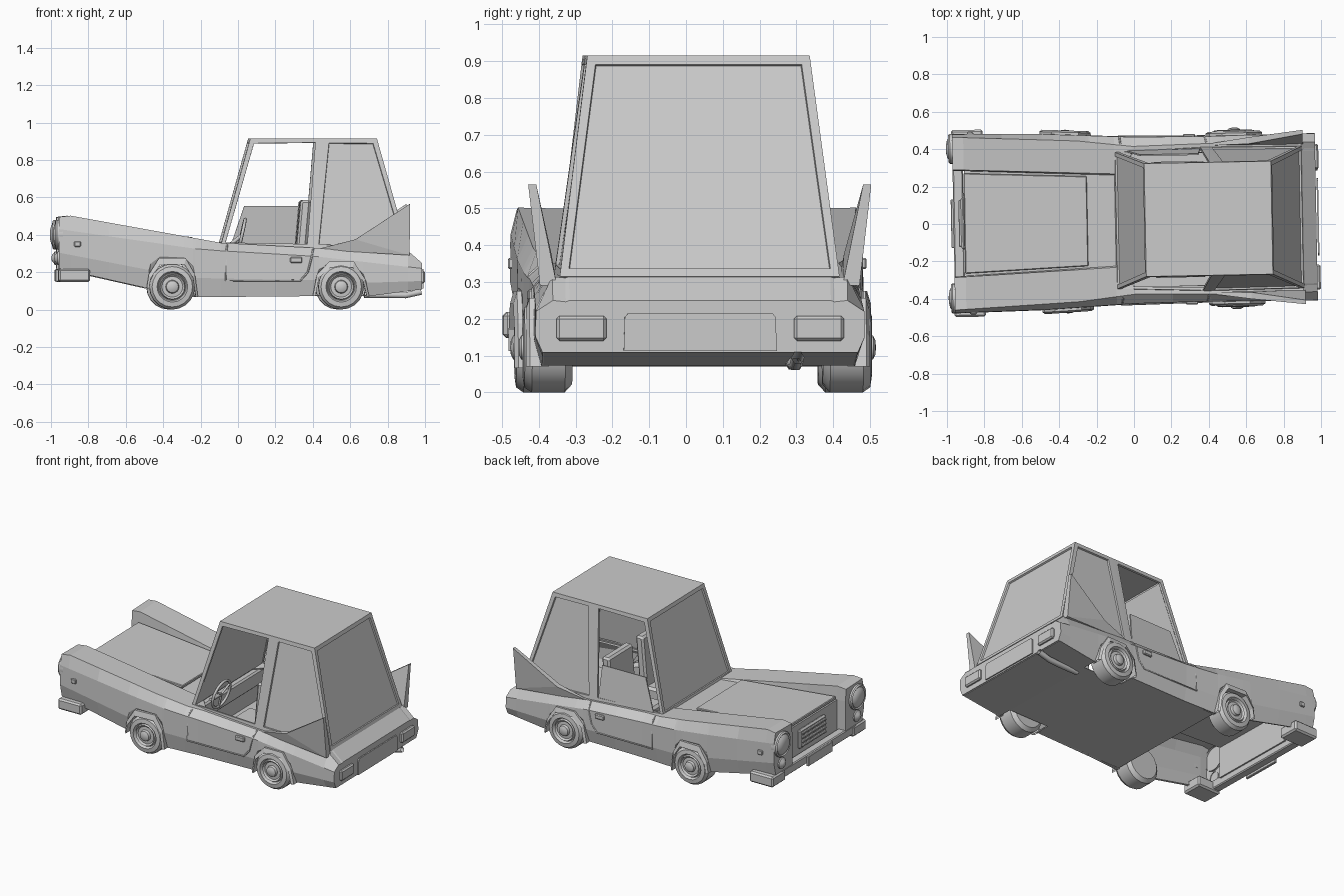
import bpy, bmesh
from math import pi, sin, cos
from mathutils import Matrix, Vector

if "Cube" in bpy.data.objects:
    bpy.data.objects.remove(bpy.data.objects["Cube"])

# ---------- helpers ----------
def add(name, bm, mirror=False, solid=0, smooth=False, bevel=0):
    bmesh.ops.recalc_face_normals(bm, faces=bm.faces)
    me = bpy.data.meshes.new(name)
    bm.to_mesh(me)
    bm.free()
    ob = bpy.data.objects.new(name, me)
    bpy.context.collection.objects.link(ob)
    if smooth:
        bpy.context.view_layer.objects.active = ob
        ob.select_set(True)
        bpy.ops.object.shade_smooth_by_angle(angle=0.6)
        ob.select_set(False)
    if solid:
        m = ob.modifiers.new("shell", 'SOLIDIFY')
        m.thickness = solid
    if bevel:
        m = ob.modifiers.new("bevel", 'BEVEL')
        m.width, m.segments = bevel, 1
    if mirror:
        m = ob.modifiers.new("mirror", 'MIRROR')
        m.use_axis = (False, True, False)
    return ob

def mesh(verts, faces):
    bm = bmesh.new()
    vs = [bm.verts.new(v) for v in verts]
    for f in faces:
        bm.faces.new([vs[i] for i in f])
    return bm

def box(name, x, y, z, bevel=0.006, mirror=False, lean=0):
    vs = [(a + (lean if c == z[1] else 0), b, c) for a in x for b in y for c in z]
    fs = [(0, 1, 3, 2), (4, 6, 7, 5), (0, 4, 5, 1), (2, 3, 7, 6), (0, 2, 6, 4), (1, 5, 7, 3)]
    return add(name, mesh(vs, fs), mirror, bevel=bevel)

def lathe(name, prof, mat, n=20):
    """prof: (radius, height) points spun round local z, then placed by mat"""
    vs = [(r * cos(2 * pi * i / n), r * sin(2 * pi * i / n), h) for i in range(n) for r, h in prof]
    k = len(prof)
    fs = [(i * k + j, i * k + j + 1, ((i + 1) % n) * k + j + 1, ((i + 1) % n) * k + j)
          for i in range(n) for j in range(k - 1)]
    bm = mesh(vs, fs)
    bmesh.ops.remove_doubles(bm, verts=bm.verts, dist=0.0001)
    bm.transform(mat)
    return add(name, bm, True, smooth=True)

def tube(name, pts, r, mirror=False, cyclic=False):
    cu = bpy.data.curves.new(name, 'CURVE')
    cu.dimensions = '3D'
    cu.bevel_depth, cu.bevel_resolution = r, 1
    s = cu.splines.new('POLY')
    s.points.add(len(pts) - 1)
    for p, q in zip(s.points, pts):
        p.co = (*q, 1)
    s.use_cyclic_u = cyclic
    ob = bpy.data.objects.new(name, cu)
    bpy.context.collection.objects.link(ob)
    if mirror:
        ob.modifiers.new("mirror", 'MIRROR').use_axis = (False, True, False)
    return ob

def lerp(keys, x):
    for (x0, v0), (x1, v1) in zip(keys, keys[1:]):
        if x <= x1:
            return v0 + (v1 - v0) * max(0, (x - x0) / (x1 - x0))
    return keys[-1][1]

# ---------- body shell lofted along its length ----------
arch_f = [(-.485, .112), (-.475, .17), (-.425, .24), (-.295, .24), (-.25, .17), (-.235, .066)]
arch_r = [(.405, .072), (.425, .17), (.485, .225), (.605, .225), (.66, .15), (.68, .07)]
BOT = [(-.965, .22)] + arch_f + arch_r + [(.975, .108)]
WID = [(-.965, .48), (-.5, .472), (0, .447), (.4, .443), (.975, .448)]
SHO = [(-.965, .462), (-.3, .43), (0, .395), (.5, .405), (.975, .40)]
TOP = [(-.965, .495), (-.905, .502), (-.1, .357), (.4, .33), (.9, .315), (.975, .25)]
CRE = [(-.965, .43), (-.2, .32), (.4, .285), (.975, .22)]
INN = [(-.965, .288), (-.1, .25), (0, .365), (.975, .365)]
HOY = [(-.965, .283), (-.1, .243), (0, .355), (.975, .355)]
HOZ = [(-.965, .415), (-.1, .348), (0, .345), (.4, .328), (.9, .314), (.975, .25)]
xs = [-.965, -.905, -.7] + [p[0] for p in arch_f] + [-.1, 0, .2] + [p[0] for p in arch_r] + [.9, .975]

bm = bmesh.new()
rows = []
for x in xs:
    w, zb, zc, zt, zh = (lerp(k, x) for k in (WID, BOT, CRE, TOP, HOZ))
    zc = max(zc, zb + .03)
    sec = [(w - .02, zb), (w, zb + (zc - zb) * .4), (w - .002, zc), (lerp(SHO, x), zt),
           (lerp(INN, x), zt - .004), (lerp(HOY, x), zh), (0, zh)]
    sec += [(-y, z) for y, z in sec[-2::-1]]
    rows.append([bm.verts.new((x, y, z)) for y, z in sec])
for i, (a, b) in enumerate(zip(rows, rows[1:])):
    for j in range(len(a) - 1):
        if j in (5, 6) and (i == 0 or -.1 <= xs[i] < .88):
            continue                      # open ahead of the grille and under the cabin
        bm.faces.new((a[j], a[j + 1], b[j + 1], b[j]))
for s in (1, -1):                         # fender noses and the cheeks beside the grille
    nose = rows[0][:6] if s == 1 else rows[0][-6:][::-1]
    back = rows[1][5] if s == 1 else rows[1][7]
    p, q = bm.verts.new((-.965, s * .283, .22)), bm.verts.new((-.905, s * .281, .20))
    bm.faces.new(nose + [p])
    bm.faces.new((p, nose[5], back, q))
    if s == 1:
        first = (back, q)
bm.faces.new((first[0], first[1], q, back, rows[1][6]))
bm.faces.new(rows[-1])
add("body", bm, solid=.012)

# floor pan, firewall, hood panel
add("floor", mesh([(-.23, .42, .07), (.40, .42, .073), (.40, .33, .073), (.69, .33, .073), (.69, .42, .073),
                   (.965, .425, .108)] + [(.965, -.425, .108), (.69, -.42, .073), (.69, -.33, .073),
                   (.40, -.33, .073), (.40, -.42, .073), (-.23, -.42, .07)],
                  [(0, 1, 10, 11), (1, 2, 9, 10), (2, 3, 8, 9), (3, 4, 7, 8), (4, 5, 6, 7)]), solid=.008)
box("firewall", (-.15, -.14), (-.42, .42), (.075, .335), 0)
add("hood_panel", mesh([(-.908, -.268, .419), (-.908, .268, .419), (-.25, .24, .368), (-.25, -.24, .368)],
                       [(0, 1, 2, 3)]), solid=.02, bevel=.004)

# ---------- cabin with inset windows ----------
bm = bmesh.new()
P = {}
for s in (1, -1):
    for k, x, y, z in (("A", -.10, .367, .34), ("C", .385, .385, .326), ("E", .40, .385, .326),
                       ("D", .905, .38, .315), ("a", .06, .302, .915), ("c", .432, .302, .915),
                       ("e", .458, .302, .915), ("d", .737, .302, .915)):
        P[k, s] = bm.verts.new((x, y * s, z))
face = lambda *ks: bm.faces.new([P[k] for k in ks])
doors = [face(("A", s), ("C", s), ("c", s), ("a", s)) for s in (1, -1)]
glass = [face(("E", s), ("D", s), ("d", s), ("e", s)) for s in (1, -1)]
for s in (1, -1):
    face(("C", s), ("E", s), ("e", s), ("c", s))
glass += [face((k, 1), (k, -1), (t, -1), (t, 1)) for k, t in (("A", "a"), ("D", "d"))]
for k, t in ("ac", "ce", "ed"):
    face((k, 1), (t, 1), (t, -1), (k, -1))
bmesh.ops.recalc_face_normals(bm, faces=bm.faces)
for f in doors + glass:
    bmesh.ops.inset_individual(bm, faces=[f], thickness=.033, depth=0)
    if f in glass:
        bmesh.ops.inset_individual(bm, faces=[f], thickness=.003, depth=-.01)
bmesh.ops.delete(bm, geom=doors, context='FACES')
add("cabin", bm, solid=.014)

# half-raised window on the far side
add("door_glass", mesh([(-.03, .372, .35), (.36, .377, .35), (.35, .35, .555), (.04, .35, .555)],
                       [(0, 1, 2, 3)]), solid=.008)

# tail fins
add("tail_fin", mesh([(.41, .402, .322), (.62, .432, .375), (.91, .466, .565), (.91, .434, .29),
                      (.41, .392, .322), (.62, .397, .375), (.91, .444, .565), (.91, .388, .29)],
                     [(0, 1, 3), (1, 2, 3), (4, 7, 5), (5, 7, 6), (0, 4, 5, 1), (1, 5, 6, 2), (2, 6, 7, 3),
                      (3, 7, 4, 0)]), mirror=True)

# ---------- wheels and arches ----------
for tag, cx, cz, y, arch in (("front", -.36, .122, .345, arch_f), ("rear", .543, .122, .34, arch_r)):
    M = Matrix.Translation((cx, y, cz)) @ Matrix.Rotation(-pi / 2, 4, 'X')
    lathe(tag + "_tyre", [(0, 0), (.10, 0), (.122, .02), (.122, .11), (.108, .13), (.082, .134),
                          (.074, .117), (0, .114)], M)
    lathe(tag + "_hub_cap", [(.072, .114), (.066, .13), (.056, .12), (.036, .122), (.032, .138),
                             (.02, .144), (0, .146)], M, 16)
    # raised lip round the wheel opening
    vs, fs = [], []
    for x, z in arch:
        w = lerp(WID, x)
        ox, oz = cx + (x - cx) * 1.1, .1 + (z - .1) * (1.25 if z > .1 else 1)
        vs += [(x, w - .04, z), (x, w + .022, z), (ox, w + .012, oz), (ox, w - .04, oz)]
    for i in range(len(arch) - 1):
        fs += [(4 * i + j, 4 * i + (j + 1) % 4, 4 * i + 4 + (j + 1) % 4, 4 * i + 4 + j) for j in range(4)]
    add(tag + "_arch", mesh(vs, fs), mirror=True)

# ---------- front end ----------
F = Matrix.Rotation(-pi / 2, 4, 'Y')
lathe("headlight", [(.08, -.02), (.08, .012), (.073, .02), (.064, .014), (.05, .026), (.025, .032), (0, .034)],
      Matrix.Translation((-.965, .40, .40)) @ F, 24)
lathe("signal_light", [(.036, -.01), (.036, .01), (.028, .014), (.018, .024), (0, .028)],
      Matrix.Translation((-.963, .40, .275)) @ F, 16)
box("grille_frame", (-.925, -.90), (-.14, .14), (.25, .375), .01)
for i in range(4):
    box("grille_slat", (-.937, -.92), (-.125, .125), (.265 + .027 * i, .278 + .027 * i), .003)
box("front_bumper", (-.965, -.91), (-.40, .40), (.165, .222))
box("bumper_end", (-.97, -.80), (.36, .50), (.148, .218), .01, True)
box("front_plate", (-.978, -.96), (-.13, .13), (.15, .215), .003)
box("side_marker", (-.885, -.85), (.465, .487), (.335, .365), .004, True)

# ---------- rear end ----------
box("tail_light", (.96, .992), (.255, .39), (.14, .208), .008, True)
add("rear_plate_panel", mesh([(.98, -.208, .112), (.98, .208, .112), (.98, .205, .205), (.98, .195, .216),
                              (.98, -.195, .216), (.98, -.205, .205)], [range(6)]), solid=.008)
tube("exhaust_pipe", [(.68, .255, .078), (.82, .255, .078), (.90, .262, .076), (.985, .265, .095)], .018)

# ---------- doors ----------
def on_side(x, z):
    zc, zt, w = lerp(CRE, x), lerp(TOP, x), lerp(WID, x)
    t = max(0, (z - zc) / (zt - zc))
    return (x, w + (lerp(SHO, x) - w) * t, z)
tube("door_seam", [on_side(*p) for p in ((-.065, .35), (-.07, .32), (-.075, .155), (.325, .155), (.365, .2),
                                         (.385, .28), (.395, .328))], .005, True)
box("door_handle", (.27, .335), (.435, .456), (.25, .28), .005, True)

# ---------- interior ----------
box("dashboard", (-.13, -.05), (-.36, .36), (.24, .34), .01)
for y in (-.18, .18):
    box("seat_base", (.10, .36), (y - .13, y + .13), (.09, .27), .015)
    box("seat_back", (.30, .355), (y - .13, y + .13), (.25, .585), .012, lean=.03)
S = Matrix.Translation((.015, -.22, .395)) @ Matrix.Rotation(pi / 2 + .22, 4, 'Y')
tube("steering_wheel", [S @ Vector((.09 * cos(a * pi / 10), .09 * sin(a * pi / 10), 0)) for a in range(20)],
     .009, cyclic=True)
for a in range(3):
    tip = Vector((.09 * cos(a * pi * 2 / 3), .09 * sin(a * pi * 2 / 3), 0))
    tube("wheel_spoke", [S @ Vector((0, 0, 0)), S @ tip], .007)
tube("steering_column", [(.015, -.22, .395), (-.08, -.22, .32)], .012)

# whole car sits turned a touch about the vertical
T = Matrix.Translation((0, .02, 0)) @ Matrix.Rotation(.019, 4, 'Z')
for ob in bpy.context.scene.objects:
    ob.matrix_world = T
